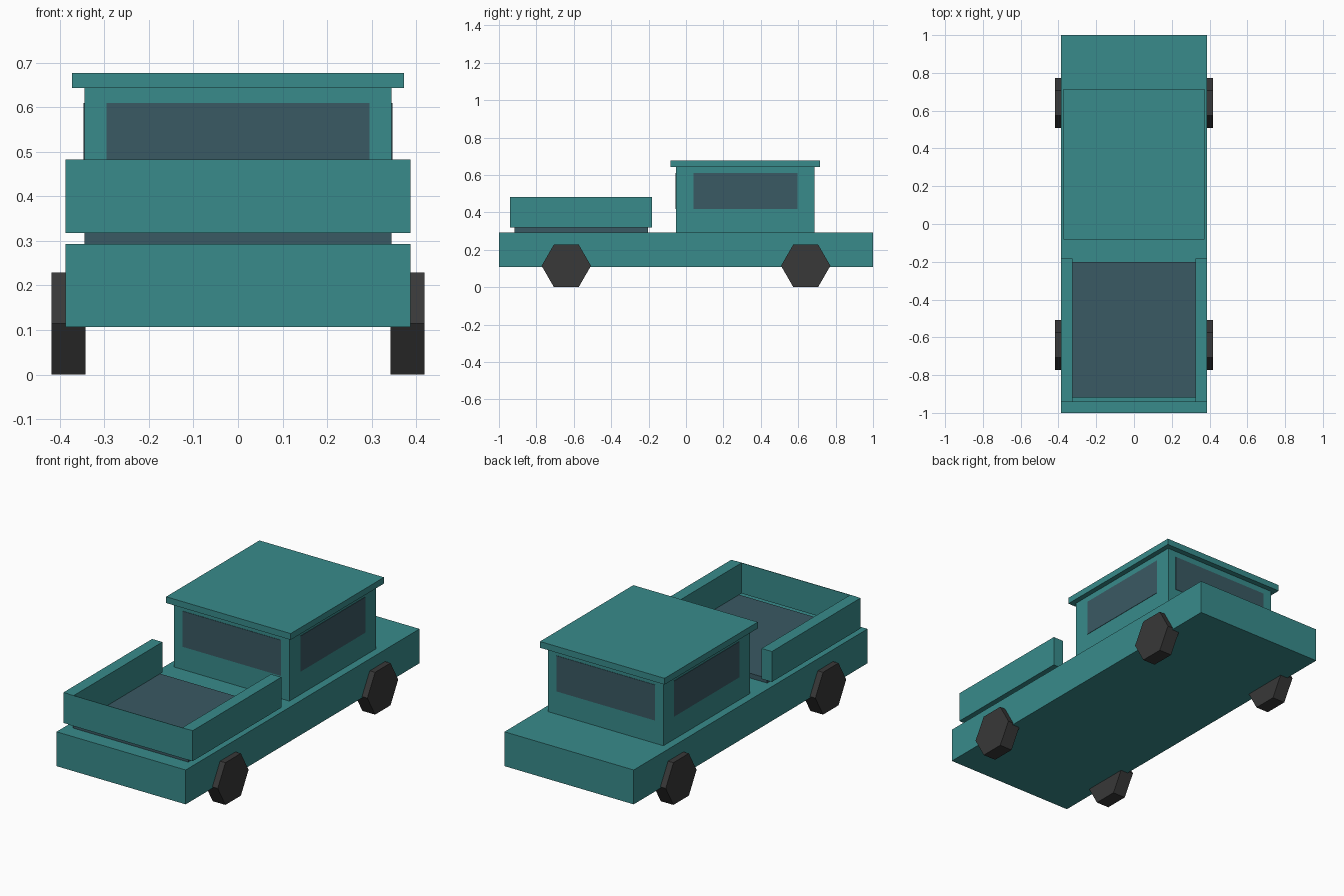
import bpy
import math

if "Cube" in bpy.data.objects:
    bpy.data.objects.remove(bpy.data.objects["Cube"])


def material(name, rgb):
    m = bpy.data.materials.new(name)
    m.diffuse_color = (*rgb, 1)
    m.use_nodes = True
    m.node_tree.nodes["Principled BSDF"].inputs["Base Color"].default_value = m.diffuse_color
    return m


teal = material("teal_paint", (0.04, 0.26, 0.26))
slate = material("slate_glass", (0.042, 0.10, 0.125))
rubber = material("dark_rubber", (0.04, 0.04, 0.04))


def box(name, xs, ys, zs, mat):
    """Box spanning the given (min, max) ranges."""
    spans = (xs, ys, zs)
    bpy.ops.mesh.primitive_cube_add(size=1, location=[(a + b) / 2 for a, b in spans])
    ob = bpy.context.object
    ob.name = name
    ob.scale = [b - a for a, b in spans]
    bpy.ops.object.transform_apply(location=False, rotation=False, scale=True)
    ob.data.materials.append(mat)
    return ob


# Chassis
box("chassis", (-0.387, 0.387), (-1, 1), (0.107, 0.293), teal)

# Cab with overhanging roof
box("cab", (-0.345, 0.345), (-0.053, 0.686), (0.293, 0.645), teal)
box("roof", (-0.373, 0.373), (-0.082, 0.716), (0.643, 0.677), teal)

# Window panes, almost flush with the cab walls
Z_WIN = (0.417, 0.61)
for side, y in (("front", -0.053), ("back", 0.686)):
    box(side + "_window", (-0.295, 0.295), (y - 0.002, y + 0.002), Z_WIN, slate)

# Cargo bed: floor, thin end panel, side walls open towards the cab
Z_WALL = (0.318, 0.483)
box("bed_floor", (-0.345, 0.345), (-0.918, -0.202), (0.293, 0.319), slate)
box("bed_end_panel", (-0.357, 0.357), (-0.942, -0.939), Z_WALL, teal)

# Mirrored parts: side windows, bed walls and six-sided wheels
for side, s in (("left", -1), ("right", 1)):
    box(side + "_window", sorted((s * 0.343, s * 0.347)), (0.04, 0.597), Z_WIN, slate)
    box(side + "_bed_wall", sorted((s * 0.325, s * 0.387)), (-0.94, -0.182), Z_WALL, teal)
    for end, y in (("front", -0.64), ("back", 0.64)):
        bpy.ops.mesh.primitive_cylinder_add(
            vertices=6, radius=0.132, depth=0.076,
            location=(s * 0.381, y, 0.1145), rotation=(0, math.pi / 2, 0))
        wheel = bpy.context.object
        wheel.name = f"{end}_{side}_wheel"
        wheel.data.materials.append(rubber)
